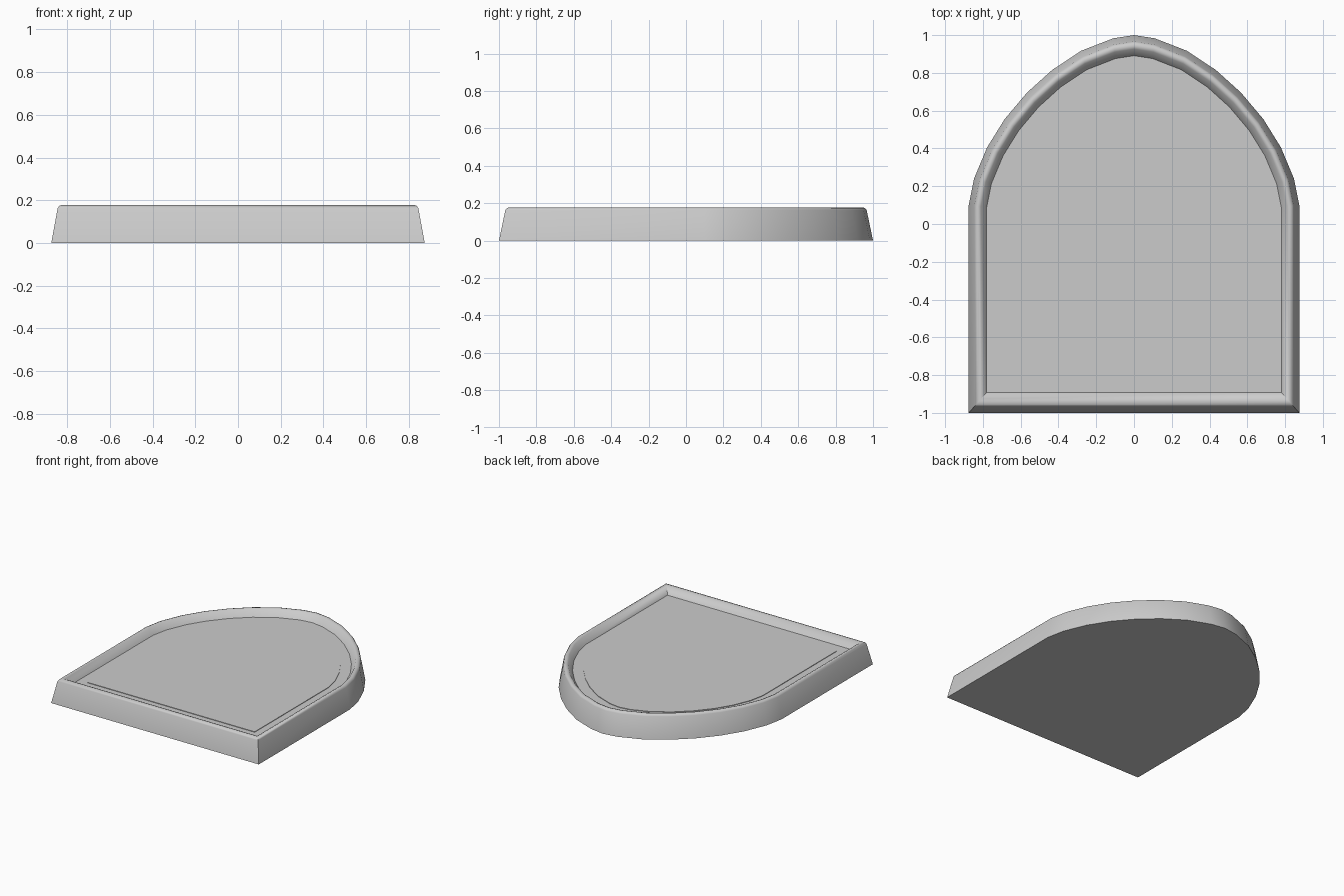
import bpy
import bmesh
import math

if "Cube" in bpy.data.objects:
    bpy.data.objects.remove(bpy.data.objects["Cube"])

grey = bpy.data.materials.new("stone grey")
grey.diffuse_color = (0.6, 0.6, 0.6, 1)
grey.use_nodes = True
grey.node_tree.nodes["Principled BSDF"].inputs["Base Color"].default_value = grey.diffuse_color

# Right half of the pointed-arch outline, bottom corner to apex
half = [(0.875, -1.0), (0.875, 0.1), (0.847, 0.24), (0.778, 0.405),
        (0.685, 0.555), (0.567, 0.695), (0.434, 0.815), (0.28, 0.917),
        (0.11, 0.983)]
outline = half + [(0, 1.0)] + [(-x, y) for x, y in reversed(half)]


def lofted(name, section):
    """Stack scaled copies of the outline; section is (scale, z) pairs."""
    bm = bmesh.new()
    rings = [[bm.verts.new((x * s, y * s, z)) for x, y in outline]
             for s, z in section]
    n = len(outline)
    for a, b in zip(rings, rings[1:]):
        for i in range(n):
            j = (i + 1) % n
            bm.faces.new((a[i], a[j], b[j], b[i]))
    bm.faces.new(rings[0][::-1])
    bm.faces.new(rings[-1])
    bmesh.ops.recalc_face_normals(bm, faces=bm.faces)
    mesh = bpy.data.meshes.new(name)
    bm.to_mesh(mesh)
    bm.free()
    mesh.materials.append(grey)
    obj = bpy.data.objects.new(name, mesh)
    bpy.context.collection.objects.link(obj)
    bpy.ops.object.select_all(action='DESELECT')
    obj.select_set(True)
    bpy.context.view_layer.objects.active = obj
    bpy.ops.object.shade_smooth_by_angle(angle=math.radians(48))
    return obj


# Tray with sloped sides, rounded rim and sunken floor
lofted("arched_frame", [(1, 0), (0.966, 0.162), (0.958, 0.173), (0.942, 0.178),
                        (0.926, 0.172), (0.891, 0.125)])

# Slightly raised panel on the floor
lofted("inner_panel", [(0.805, 0.122), (0.805, 0.129)])
